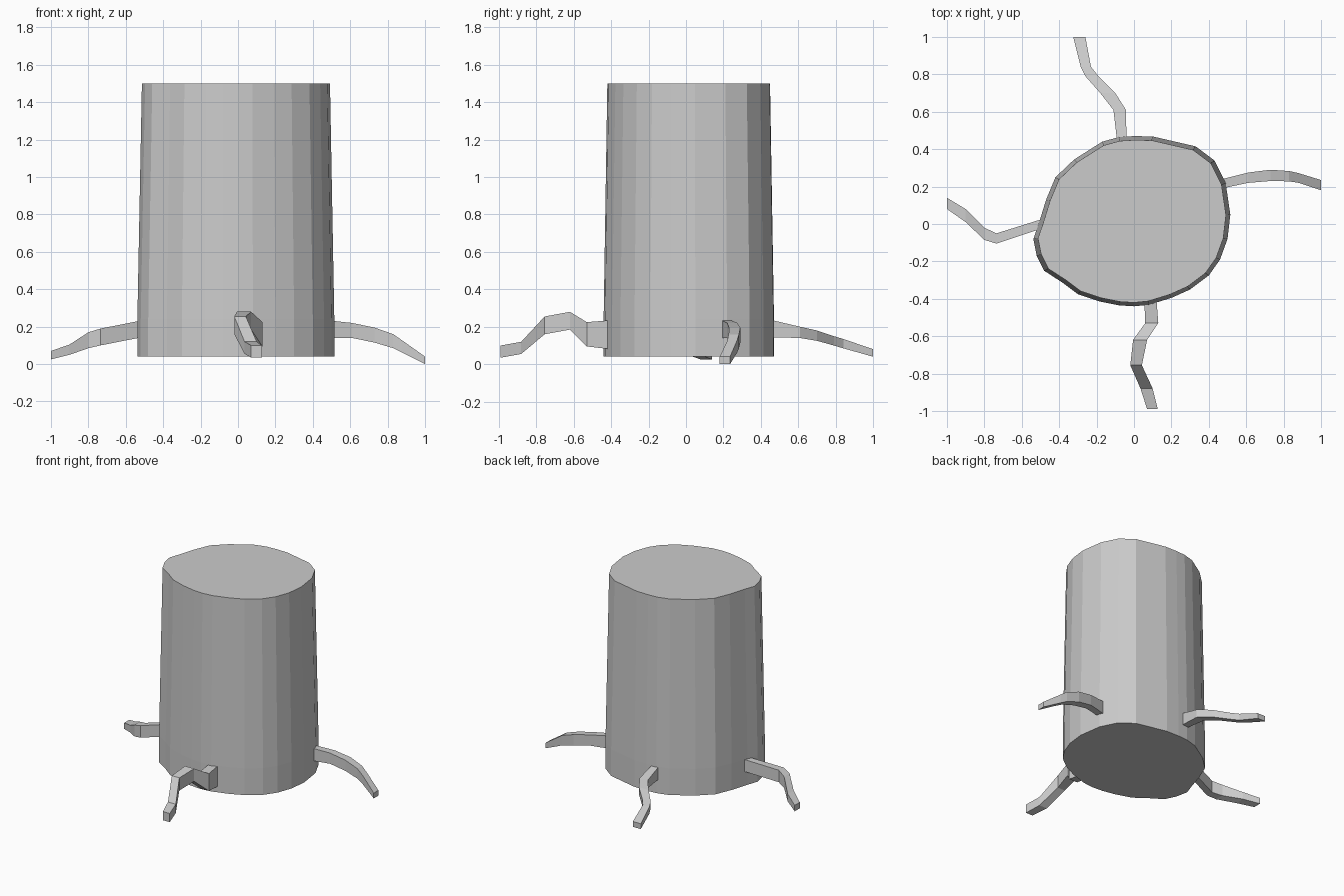
import bpy, bmesh

# Trunk outline seen from above (counter-clockwise)
OUTLINE = [(0.515, 0.05), (0.49, 0.22), (0.43, 0.34), (0.33, 0.415), (0.10, 0.468),
           (0.0, 0.47), (-0.08, 0.465), (-0.17, 0.44), (-0.32, 0.345), (-0.42, 0.25),
           (-0.47, 0.13), (-0.51, 0.0), (-0.538, -0.08), (-0.52, -0.17), (-0.48, -0.25),
           (-0.38, -0.315), (-0.30, -0.375), (-0.18, -0.415), (-0.08, -0.435), (0.0, -0.44),
           (0.08, -0.432), (0.20, -0.395), (0.30, -0.35), (0.40, -0.275), (0.46, -0.19),
           (0.50, -0.08)]


def loft(name, rings):
    """Skin a list of equal-length point rings, capping both ends."""
    bm = bmesh.new()
    loops = [[bm.verts.new(p) for p in ring] for ring in rings]
    n = len(loops[0])
    for a, b in zip(loops, loops[1:]):
        for i in range(n):
            j = (i + 1) % n
            bm.faces.new((a[i], a[j], b[j], b[i]))
    bm.faces.new(loops[0][::-1])
    bm.faces.new(loops[-1])
    bmesh.ops.recalc_face_normals(bm, faces=bm.faces)
    mesh = bpy.data.meshes.new(name)
    bm.to_mesh(mesh)
    bm.free()
    ob = bpy.data.objects.new(name, mesh)
    bpy.context.collection.objects.link(ob)
    return ob


def root(name, axis, stations):
    """Square-section root: (distance, side low, side high, z low, z high)."""
    rings = []
    for d, s0, s1, z0, z1 in stations:
        ring = [(s0, z0), (s1, z0), (s1, z1), (s0, z1)]
        rings.append([(d, s, z) if axis == 'X' else (s, d, z) for s, z in ring])
    return loft(name, rings)


# Trunk: straight foot, then a slight taper to the flat cut top
loft("trunk", [[(x * s, y * s, z) for x, y in OUTLINE]
               for z, s in ((0.04, 1.0), (0.24, 1.0), (1.5, 0.955))])

# Four roots, each starting just inside the trunk
root("right_root", 'X', [(0.47, 0.19, 0.24, 0.14, 0.235), (0.61, 0.22, 0.275, 0.14, 0.22),
                         (0.73, 0.23, 0.29, 0.115, 0.195), (0.83, 0.228, 0.283, 0.085, 0.16),
                         (0.88, 0.22, 0.272, 0.06, 0.125), (1.0, 0.18, 0.235, 0.0, 0.04)])
root("left_root", 'X', [(-0.48, -0.02, 0.03, 0.15, 0.24), (-0.735, -0.105, -0.05, 0.10, 0.19),
                        (-0.80, -0.085, -0.02, 0.085, 0.17), (-0.90, 0.01, 0.08, 0.05, 0.105),
                        (-1.0, 0.08, 0.14, 0.025, 0.07)])
root("back_root", 'Y', [(0.44, -0.09, -0.04, 0.145, 0.24), (0.61, -0.11, -0.043, 0.14, 0.20),
                        (0.70, -0.18, -0.10, 0.125, 0.18), (0.79, -0.26, -0.19, 0.10, 0.15),
                        (0.84, -0.285, -0.23, 0.085, 0.135), (1.0, -0.325, -0.26, 0.04, 0.08)])
root("front_root", 'Y', [(-0.40, 0.055, 0.12, 0.08, 0.235), (-0.53, 0.06, 0.13, 0.095, 0.225),
                         (-0.62, -0.005, 0.07, 0.185, 0.28), (-0.755, -0.02, 0.042, 0.16, 0.255),
                         (-0.88, 0.035, 0.10, 0.055, 0.12), (-0.99, 0.07, 0.127, 0.035, 0.10)])
